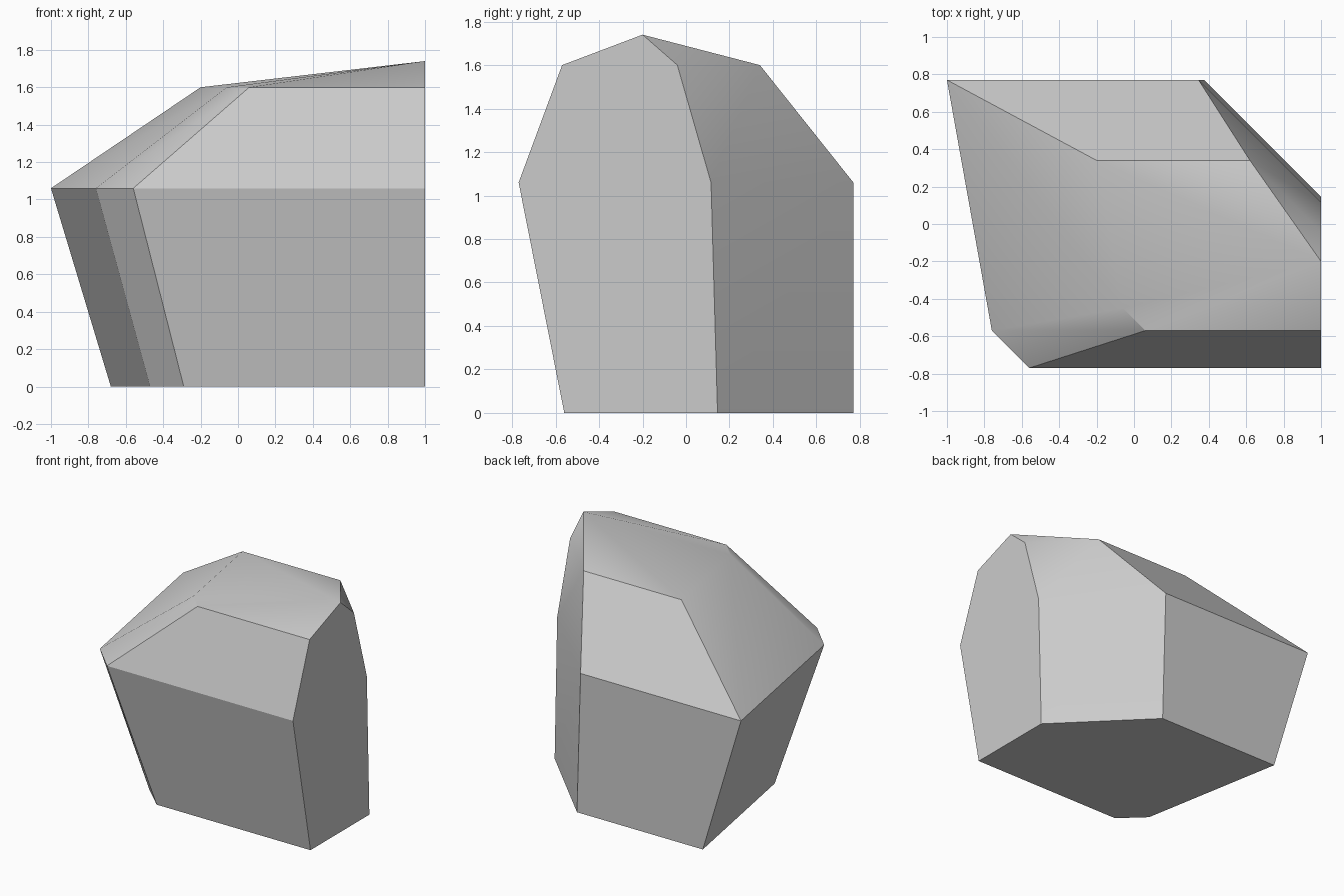
import bpy
import bmesh
import math

default_cube = bpy.data.objects.get("Cube")
if default_cube:
    bpy.data.objects.remove(default_cube, do_unlink=True)


def flat_material(name, colour):
    material = bpy.data.materials.new(name)
    material.use_nodes = True
    material.diffuse_color = colour
    material.node_tree.nodes["Principled BSDF"].inputs["Base Color"].default_value = colour
    return material


def add_ring(bm, height, outline):
    return [bm.verts.new((x, y, height)) for x, y in outline]


# Outlines of the rock at its foot, waist and shoulder, counter-clockwise from the back left corner
foot = [(-0.68, 0.77), (-0.47, -0.39), (-0.29, -0.56), (1, -0.56), (1, 0.145), (0.375, 0.77)]
waist = [(-1, 0.77), (-0.76, -0.57), (-0.56, -0.77), (1, -0.77), (1, 0.115), (0.345, 0.77)]
shoulder = [(-0.2, 0.34), (-0.06, -0.45), (0.06, -0.57), (1, -0.57), (1, -0.04), (0.62, 0.34)]

bm = bmesh.new()
rings = [add_ring(bm, 0, foot), add_ring(bm, 1.06, waist), add_ring(bm, 1.6, shoulder)]
peak = bm.verts.new((1, -0.2, 1.74))
count = len(foot)

# Flat underside, two bands of walls and a fan up to the peak
bm.faces.new(reversed(rings[0]))
for i in range(count):
    j = (i + 1) % count
    for lower, upper in zip(rings, rings[1:]):
        bm.faces.new((lower[i], lower[j], upper[j], upper[i]))
    bm.faces.new((rings[-1][i], rings[-1][j], peak))

# Join the cut side into one flat face
cut_side = [f for f in bm.faces if all(v.co.x > 0.999 for v in f.verts)]
bmesh.ops.dissolve_faces(bm, faces=cut_side)
bmesh.ops.recalc_face_normals(bm, faces=bm.faces[:])

mesh = bpy.data.meshes.new("rock")
bm.to_mesh(mesh)
bm.free()
mesh.materials.append(flat_material("stone grey", (0.6, 0.6, 0.6, 1)))

rock = bpy.data.objects.new("rock", mesh)
bpy.context.collection.objects.link(rock)
bpy.context.view_layer.objects.active = rock
rock.select_set(True)
bpy.ops.object.shade_smooth_by_angle(angle=math.radians(30))
